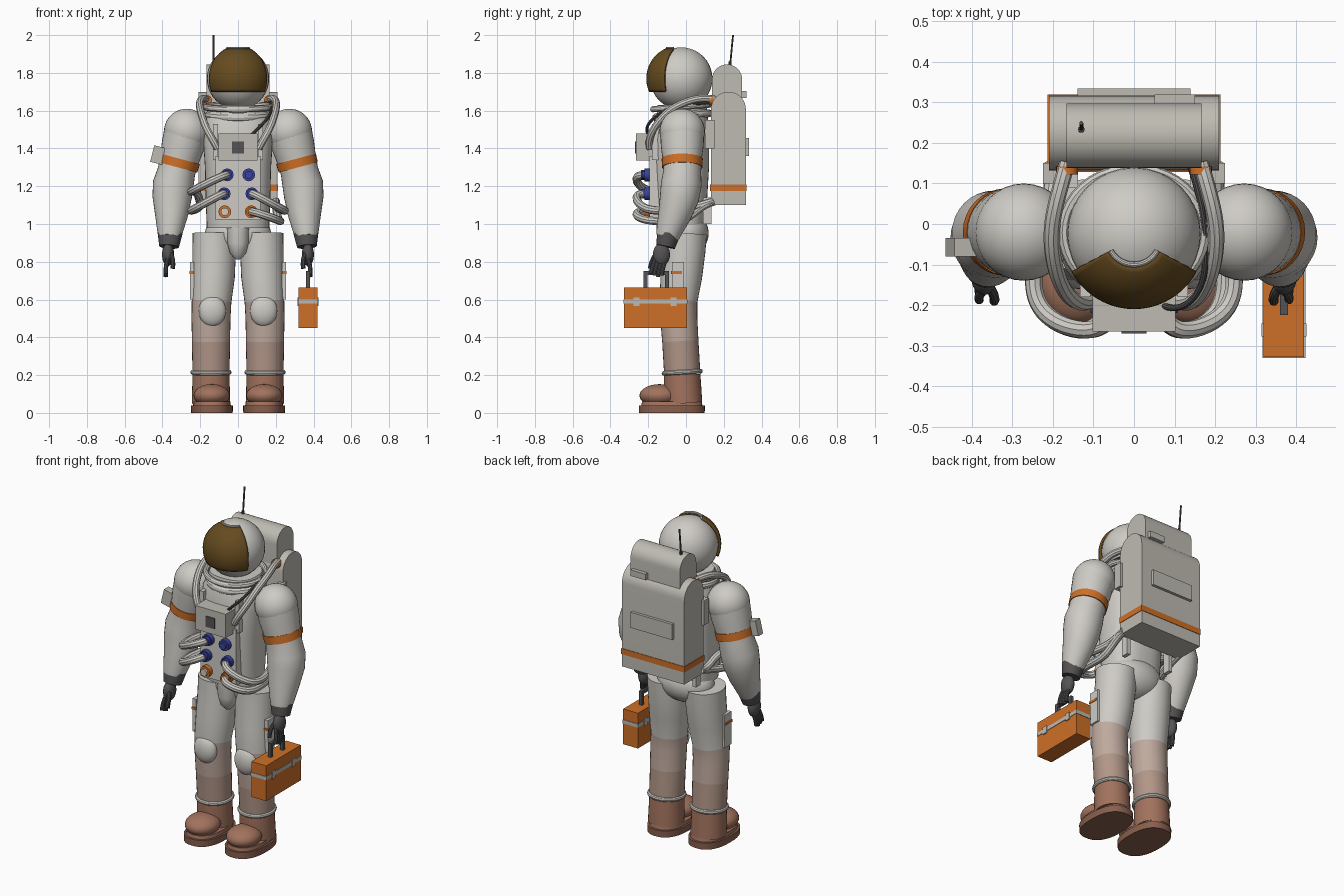
import bpy, bmesh, math
from mathutils import Vector

if "Cube" in bpy.data.objects:
    bpy.data.objects.remove(bpy.data.objects["Cube"])


def material(name, r, g, b):
    m = bpy.data.materials.new(name)
    m.diffuse_color = (r, g, b, 1)
    m.use_nodes = True
    m.node_tree.nodes["Principled BSDF"].inputs["Base Color"].default_value = m.diffuse_color
    return m


SUIT = material("suit white", .62, .60, .56)
PACK = material("equipment grey", .52, .50, .45)
ORANGE = material("orange", .62, .16, .02)
GOLD = material("visor gold", .13, .07, .014)
DARK = material("glove grey", .09, .085, .085)
BLUE = material("connector blue", .04, .055, .33)
BOOT = material("boot brown", .36, .17, .11)
SOLE = material("sole brown", .25, .115, .075)
DUST = material("light dust", .52, .40, .34)
DIRT = material("heavy dust", .44, .305, .245)


def finish(name, bm, mat):
    bmesh.ops.recalc_face_normals(bm, faces=bm.faces)
    me = bpy.data.meshes.new(name)
    bm.to_mesh(me)
    bm.free()
    me.materials.append(mat)
    ob = bpy.data.objects.new(name, me)
    bpy.context.collection.objects.link(ob)
    return ob


def loft(name, rings, mat, p=2.0, n=32):
    """Closed skin through rings (x, y, z, half width, half depth)."""
    bm = bmesh.new()
    c = [Vector(r[:3]) for r in rings]
    loops = []
    for i, r in enumerate(rings):
        t = (c[min(i + 1, len(c) - 1)] - c[max(i - 1, 0)]).normalized()
        u = Vector((0, 1, 0)).cross(t).normalized()
        v = t.cross(u)
        loop = []
        for k in range(n):
            a = math.tau * k / n
            ca, sa = math.cos(a), math.sin(a)
            ex = math.copysign(abs(ca) ** (2 / p), ca) * r[3]
            ey = math.copysign(abs(sa) ** (2 / p), sa) * r[4]
            loop.append(bm.verts.new(c[i] + u * ex + v * ey))
        loops.append(loop)
    for a, b in zip(loops, loops[1:]):
        for k in range(n):
            bm.faces.new((a[k], a[(k + 1) % n], b[(k + 1) % n], b[k]))
    bm.faces.new(loops[0])
    bm.faces.new(loops[-1])
    return finish(name, bm, mat)


def added(name, mat):
    ob = bpy.context.object
    ob.name = name
    ob.data.materials.append(mat)
    return ob


def ball(name, loc, radii, mat):
    bpy.ops.mesh.primitive_uv_sphere_add(segments=32, ring_count=20, location=loc)
    bpy.context.object.scale = radii
    return added(name, mat)


def box(name, x0, x1, y0, y1, z0, z1, mat, rot=0):
    bpy.ops.mesh.primitive_cube_add(size=1, rotation=(0, rot, 0),
                                    location=((x0 + x1) / 2, (y0 + y1) / 2, (z0 + z1) / 2))
    bpy.context.object.scale = (x1 - x0, y1 - y0, z1 - z0)
    return added(name, mat)


def knob(name, loc, r, depth, mat, n=20):
    bpy.ops.mesh.primitive_cylinder_add(vertices=n, radius=r, depth=depth, location=loc,
                                        rotation=(math.pi / 2, 0, 0))
    return added(name, mat)


def ring(name, loc, major, minor, mat, rot=0, sy=1):
    bpy.ops.mesh.primitive_torus_add(major_segments=40, minor_segments=10, location=loc,
                                     major_radius=major, minor_radius=minor, rotation=(rot, 0, 0))
    bpy.context.object.scale = (1, sy, 1)
    return added(name, mat)


def tube(name, pts, r, mat):
    cu = bpy.data.curves.new(name, 'CURVE')
    cu.dimensions = '3D'
    sp = cu.splines.new('NURBS')
    sp.points.add(len(pts) - 1)
    for q, co in zip(sp.points, pts):
        q.co = (*co, 1)
    sp.order_u = min(4, len(pts))
    sp.use_endpoint_u = True
    sp.resolution_u = 6
    cu.bevel_depth, cu.bevel_resolution, cu.use_fill_caps = r, 3, True
    cu.materials.append(mat)
    ob = bpy.data.objects.new(name, cu)
    bpy.context.collection.objects.link(ob)
    bpy.ops.object.select_all(action='DESELECT')
    ob.select_set(True)
    bpy.context.view_layer.objects.active = ob
    bpy.ops.object.convert(target='MESH')


def arch(name, hx, y0, y1, z0, top, mat):
    """Block with a half-round top, running along x."""
    r, cy = (y1 - y0) / 2, (y0 + y1) / 2
    prof = [(y0, z0), (y1, z0)]
    prof += [(cy + r * math.cos(math.pi * k / 16), top - r + r * math.sin(math.pi * k / 16))
             for k in range(17)]
    bm = bmesh.new()
    f = bm.faces.new([bm.verts.new((-hx, y, z)) for y, z in prof])
    g = bmesh.ops.extrude_face_region(bm, geom=[f])
    bmesh.ops.translate(bm, vec=(2 * hx, 0, 0),
                        verts=[v for v in g['geom'] if isinstance(v, bmesh.types.BMVert)])
    return finish(name, bm, mat)


# helmet and curved visor shell
ball("helmet", (0, -.025, 1.77), (.165, .165, .165), SUIT)


def visor_point(az, pol, r=.175):
    return Vector((r * math.sin(pol) * math.sin(az), -.035 - r * math.sin(pol) * math.cos(az),
                   1.77 + r * math.cos(pol)))


bm = bmesh.new()
az = [math.radians(-62 + 124 * i / 24) for i in range(25)]
grid = [[bm.verts.new(visor_point(a, math.radians(24 + 90 * j / 18))) for a in az] for j in range(19)]
for j in range(18):
    for i in range(24):
        bm.faces.new((grid[j][i], grid[j][i + 1], grid[j + 1][i + 1], grid[j + 1][i]))
visor = finish("visor", bm, GOLD)
mod = visor.modifiers.new("thickness", 'SOLIDIFY')
mod.thickness, mod.offset = .015, -1
tube("visor_rim", [visor_point(a, math.radians(22), .174) for a in az], .007, SUIT)

# torso, collar and pelvis
loft("torso", [(0, -.03, .98, .165, .125), (0, -.03, 1.1, .17, .14), (0, -.03, 1.3, .175, .152),
               (0, -.03, 1.45, .185, .152), (0, -.025, 1.53, .18, .145),
               (0, -.02, 1.58, .16, .135), (0, -.02, 1.63, .14, .13)], SUIT, 2.5, 40)
ring("upper_neck_ring", (0, -.02, 1.62), .172, .017, SUIT, .08, .9)
ring("lower_neck_ring", (0, -.02, 1.575), .155, .022, SUIT, .08, .9)
ball("pelvis", (0, 0, .95), (.175, .12, .12), SUIT)
loft("groin_panel", [(0, -.1, 1.02, .06, .055), (0, -.1, .9, .056, .052),
                     (0, -.095, .85, .044, .044), (0, -.085, .82, .02, .025)], SUIT)
box("front_panel", -.12, .12, -.192, -.1, 1.02, 1.36, SUIT)
box("chest_unit", -.102, .102, -.265, -.14, 1.335, 1.48, PACK)
box("chest_screen", -.031, .031, -.27, -.26, 1.372, 1.436, DARK)

# limbs and everything paired
for s, side in ((-1, "right"), (1, "left")):
    ball(side + "_shoulder", (s * .272, -.02, 1.49), (.12, .12, .12), SUIT)
    arm = [(.272, -.02, 1.50, .117), (.293, -.02, 1.41, .113), (.306, -.02, 1.36, .106),
           (.325, -.02, 1.28, .1), (.343, -.025, 1.21, .108), (.349, -.035, 1.14, .104),
           (.352, -.06, 1.05, .088), (.36, -.09, .96, .068), (.362, -.098, .93, .06)]
    loft(side + "_arm", [(s * x, y, z, r, r) for x, y, z, r in arm], SUIT)
    loft(side + "_arm_band", [(s * .307, -.02, 1.345, .109, .109),
                              (s * .319, -.02, 1.3, .107, .107)], ORANGE)
    # glove: cuff, palm, fingers, thumb
    loft(side + "_cuff", [(s * .36, -.092, .95, .066, .062), (s * .365, -.108, .88, .052, .05)], DARK)
    ball(side + "_palm", (s * .37, -.13, .838), (.032, .045, .06), DARK)
    for i in range(4):
        y = -.105 - .019 * i
        tube(f"{side}_finger_{i + 1}", [(s * .37, y, .82), (s * .385, y - .015, .78),
                                        (s * .382, y - .025, .72 + .008 * abs(i - 1))], .0115, DARK)
    tube(side + "_thumb", [(s * .36, -.15, .85), (s * .34, -.18, .82), (s * .345, -.19, .765)], .012, DARK)

    # leg, with dust coloured by height
    leg = loft(side + "_leg", [(s * .125, -.005, .95, .115, .115), (s * .126, -.01, .86, .115, .113),
                               (s * .13, -.025, .72, .113, .11), (s * .14, -.04, .59, .105, .1),
                               (s * .143, -.038, .50, .103, .098), (s * .143, -.03, .38, .101, .096),
                               (s * .143, -.02, .21, .098, .096)], SUIT)
    leg.data.materials.append(DUST)
    leg.data.materials.append(DIRT)
    for f in leg.data.polygons:
        f.material_index = 0 if f.center.z > .6 else 1 if f.center.z > .4 else 2
    ball(side + "_knee_pad", (s * .136, -.118, .54), (.072, .042, .083), SUIT)
    box(side + "_thigh_pocket", s * .243 - .011, s * .243 + .011, -.075, -.01, .6, .8, SUIT)
    box(side + "_pocket_strap", s * .245 - .012, s * .245 + .012, -.08, -.02, .735, .75, ORANGE)

    # boot
    ring(side + "_ankle_ring", (s * .143, -.02, .215), .096, .013, SUIT, .06)
    loft(side + "_boot_shaft", [(s * .143, -.012, .05, .101, .098), (s * .143, -.018, .12, .1, .1),
                                (s * .143, -.02, .205, .097, .096)], BOOT)
    ball(side + "_boot_toe", (s * .139, -.14, .092), (.096, .106, .06), BOOT)
    loft(side + "_sole", [(s * .138, -.075, 0, .11, .174), (s * .138, -.075, .04, .111, .175)], SOLE, 2.4, 40)
    loft(side + "_welt", [(s * .138, -.075, .039, .1, .162), (s * .138, -.075, .06, .097, .158)], BOOT, 2.4, 40)

    # connectors and looping hoses
    for x, z, mat in ((.057, 1.26, BLUE), (.073, 1.16, BLUE), (.07, 1.065, ORANGE)):
        tag = f"{side}_connector_{z:.2f}"
        knob(tag, (s * x, -.205, z), .034, .03, mat, 12)
        if (s, z) in ((1, 1.26), (-1, 1.065)):
            knob(tag + "_cap", (s * x, -.223, z), .021, .02, BLUE if s > 0 else SUIT)
            continue
        knob(tag + "_collar", (s * x, -.222, z), .026, .03, mat)
        d = .05 if z < 1.1 else .09
        w = .225 if z < 1.1 else .25
        tube(tag + "_hose", [(s * x, -.215, z), (s * (x + .01), -.262, z), (s * .15, -.27, z - d * .4),
                             (s * w, -.21, z - d), (s * w, -.09, z - d), (s * .21, .02, z - d * .9),
                             (s * .2, .08, 1.1), (s * .2, .15, 1.12)], .022, SUIT)
    tube(side + "_shoulder_hose", [(s * .165, .15, 1.66), (s * .185, .08, 1.67), (s * .208, 0, 1.65),
                                   (s * .2, -.1, 1.6), (s * .17, -.18, 1.5), (s * .13, -.2, 1.44),
                                   (s * .11, -.19, 1.4)], .02, SUIT)
    box(side + "_harness_strap", s * .12 - .013, s * .12 + .013, -.18, -.12, 1.34, 1.53, SUIT)
    box(side + "_pack_bracket", s * .205 - .02, s * .205 + .02, .1, .15, 1.4, 1.55, PACK)
    knob(side + "_pack_fitting", (s * .165, .132, 1.655), .027, .02, ORANGE)
    box(side + "_pack_foot", s * .15 - .012, s * .15 + .012, .09, .135, 1.0, 1.14, SUIT)

# thin dark cable and arm box
tube("comms_cable", [(.14, .14, 1.64), (.17, .05, 1.64), (.178, -.06, 1.63), (.175, -.17, 1.57),
                     (.11, -.22, 1.51), (.07, -.2, 1.47)], .008, DARK)
box("arm_box", -.455, -.39, -.08, -.035, 1.32, 1.41, PACK, .24)

# backpack
arch("backpack", .21, .132, .317, 1.1, 1.7, PACK)
arch("upper_pack", .166, .138, .297, 1.55, 1.845, PACK)
box("pack_stripe", -.213, .213, .128, .32, 1.175, 1.21, ORANGE)
box("pack_back_plate", -.14, .14, .31, .334, 1.36, 1.455, PACK)
box("pack_vent", .05, .15, .29, .32, 1.668, 1.705, PACK)
tube("antenna", [(-.13, .232, 1.82), (-.13, .24, 1.91), (-.13, .249, 2.0)], .005, DARK)
tube("antenna_base", [(-.13, .231, 1.82), (-.13, .234, 1.86)], .008, DARK)

# tool case
box("case_body", .32, .42, -.328, .006, .45, .665, ORANGE)
box("case_seam", .317, .423, -.331, .009, .578, .6, PACK)
for i, y in enumerate((-.262, -.066)):
    box(f"case_latch_{i + 1}", .314, .426, y - .016, y + .016, .566, .61, PACK)
for i, y in enumerate((-.215, -.1)):
    box(f"handle_post_{i + 1}", .36, .38, y - .01, y + .01, .66, .745, DARK)
box("handle_bar", .36, .38, -.225, -.09, .73, .75, DARK)

# smooth shading with crisp edges
bpy.ops.object.select_all(action='SELECT')
bpy.context.view_layer.objects.active = visor
bpy.ops.object.shade_smooth_by_angle(angle=math.radians(35))
